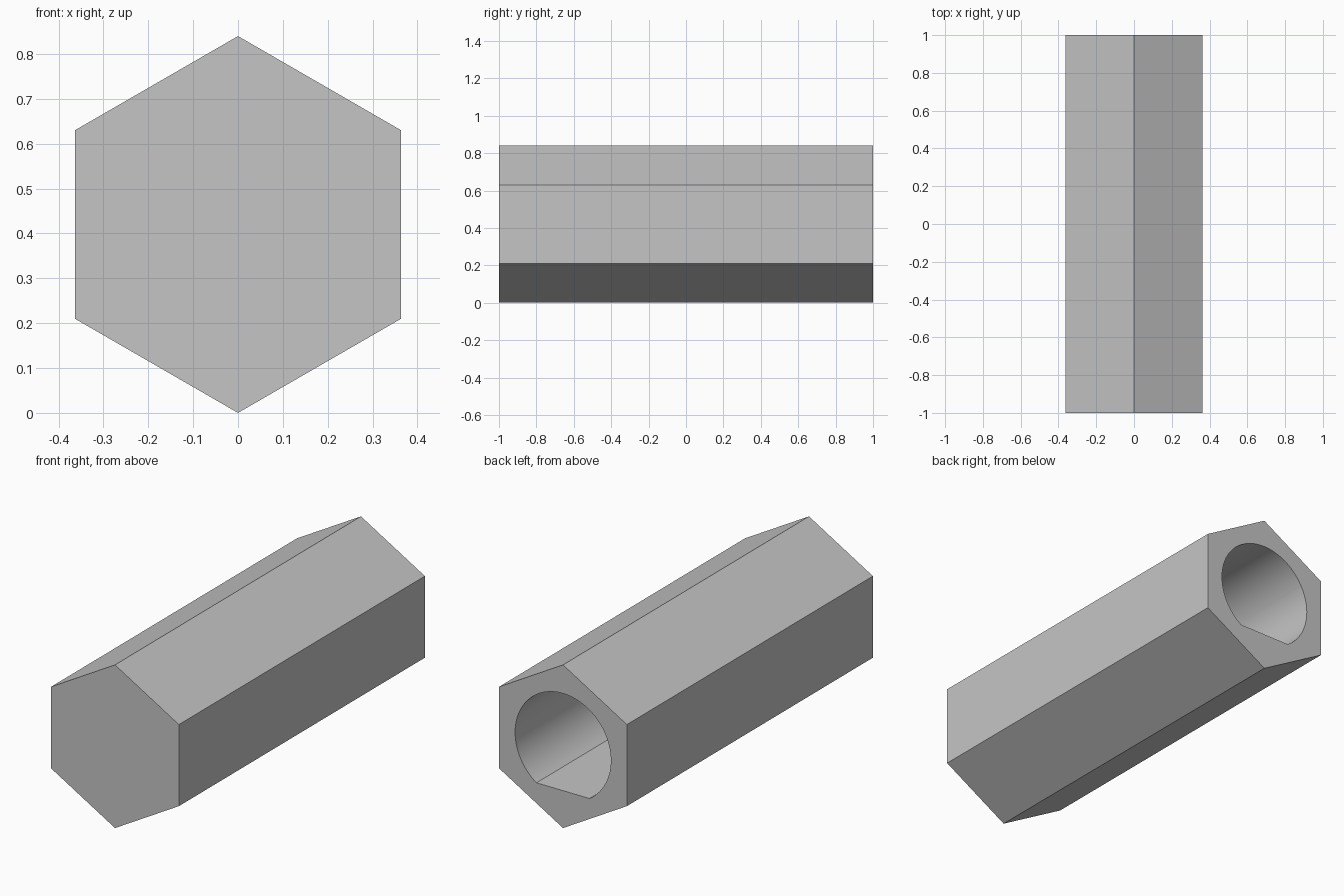
import bpy
import bmesh
from math import sin, cos, pi, sqrt, asin

if "Cube" in bpy.data.objects:
    bpy.data.objects.remove(bpy.data.objects["Cube"])

UNIT = 1 / 11                   # size of one design unit
APOTHEM = 4 * UNIT              # centre to flat side of the hexagon
HEX_R = APOTHEM * 2 / sqrt(3)   # centre to corner
BORE_R = 3 * UNIT
FLAT = 2.5 * UNIT               # centre to the flat floor of the bore
DEPTH = 20 * UNIT

grey = bpy.data.materials.new("plain_grey")
grey.use_nodes = True
colour = (0.56, 0.56, 0.56, 1)
grey.diffuse_color = colour
grey.node_tree.nodes["Principled BSDF"].inputs["Base Color"].default_value = colour


def prism(name, profile, y0, y1):
    """Extrude an (x, z) profile along y."""
    bm = bmesh.new()
    face = bm.faces.new([bm.verts.new((x, y0, z + HEX_R)) for x, z in profile])
    new = bmesh.ops.extrude_face_region(bm, geom=[face])["geom"]
    verts = [v for v in new if isinstance(v, bmesh.types.BMVert)]
    bmesh.ops.translate(bm, verts=verts, vec=(0, y1 - y0, 0))
    bmesh.ops.recalc_face_normals(bm, faces=bm.faces)
    mesh = bpy.data.meshes.new(name)
    bm.to_mesh(mesh)
    bm.free()
    mesh.materials.append(grey)
    obj = bpy.data.objects.new(name, mesh)
    bpy.context.collection.objects.link(obj)
    return obj


# Hexagonal body, corner up
hexagon = [(HEX_R * sin(i * pi / 3), HEX_R * cos(i * pi / 3)) for i in range(6)]
body = prism("hex_sleeve", hexagon, -1, 1)

# D-shaped blind bore, open at the back, flat side down
STEPS = 72
start = -asin(FLAT / BORE_R)
sweep = pi - 2 * start
angles = [start + sweep * i / STEPS for i in range(STEPS + 1)]
bore = prism("bore_cutter", [(BORE_R * cos(a), BORE_R * sin(a)) for a in angles],
             1 - DEPTH, 1.1)

cut = body.modifiers.new("bore", "BOOLEAN")
cut.operation = "DIFFERENCE"
cut.solver = "EXACT"
cut.object = bore

# Apply the cut, then smooth the round wall only
bpy.context.view_layer.objects.active = body
bpy.ops.object.select_all(action="DESELECT")
body.select_set(True)
bpy.ops.object.modifier_apply(modifier=cut.name)
bpy.data.objects.remove(bore)
bpy.ops.object.shade_smooth_by_angle(angle=pi / 9)
